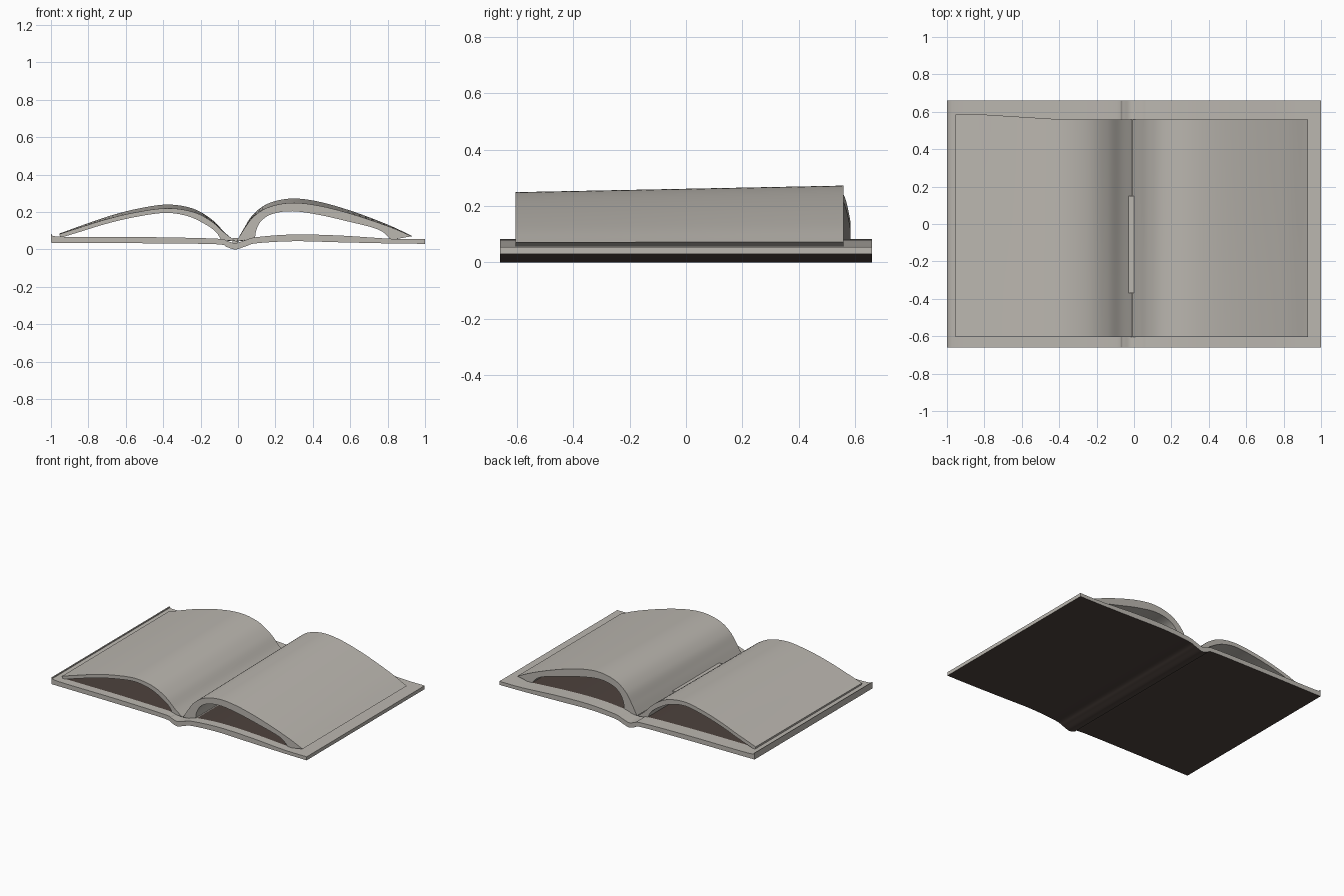
import bpy, bmesh, math
from mathutils import Vector

if "Cube" in bpy.data.objects:
    bpy.data.objects.remove(bpy.data.objects["Cube"])


def material(name, rgb):
    m = bpy.data.materials.new(name)
    m.diffuse_color = (*rgb, 1)
    m.use_nodes = True
    m.node_tree.nodes["Principled BSDF"].inputs["Base Color"].default_value = m.diffuse_color
    return m


PAPER = material("warm grey paper", (0.50, 0.475, 0.435))
BROWN = material("dark brown leather", (0.075, 0.055, 0.047))


def smooth_curve(pts, sub=6):
    """Catmull-Rom curve through (x, z) points."""
    p = [Vector(q) for q in pts]
    p = [2 * p[0] - p[1]] + p + [2 * p[-1] - p[-2]]
    out = []
    for i in range(1, len(p) - 2):
        a, b, c, d = p[i - 1:i + 3]
        for k in range(sub):
            t = k / sub
            out.append(0.5 * (2 * b + (c - a) * t + (2 * a - 5 * b + 4 * c - d) * t * t
                              + (3 * b - a - 3 * c + d) * t ** 3))
    return out + [p[-2]]


def slab(name, upper, lower, ys, place, brown):
    """Sweep the band between two profiles along y."""
    up, lo = smooth_curve(upper), smooth_curve(lower)
    n, m = len(up), len(ys)
    bm = bmesh.new()
    top = [[bm.verts.new(place(p, y)) for p in up] for y in ys]
    bot = [[bm.verts.new(place(p, y)) for p in lo] for y in ys]

    def quad(a, b, c, d, side):
        f = bm.faces.new((a, b, c, d))
        f.material_index = int(brown(f.calc_center_median(), side))
    for j in range(m - 1):
        for i in range(n - 1):
            quad(top[j][i], top[j][i + 1], top[j + 1][i + 1], top[j + 1][i], "top")
            quad(bot[j][i], bot[j + 1][i], bot[j + 1][i + 1], bot[j][i + 1], "bottom")
        for i in (0, n - 1):
            quad(top[j][i], top[j + 1][i], bot[j + 1][i], bot[j][i], "edge")
    for j in (0, m - 1):
        for i in range(n - 1):
            quad(top[j][i], bot[j][i], bot[j][i + 1], top[j][i + 1], "edge")
    bmesh.ops.recalc_face_normals(bm, faces=bm.faces)
    me = bpy.data.meshes.new(name)
    bm.to_mesh(me)
    bm.free()
    me.materials.append(PAPER)
    me.materials.append(BROWN)
    ob = bpy.data.objects.new(name, me)
    bpy.context.collection.objects.link(ob)
    bpy.context.view_layer.objects.active = ob
    ob.select_set(True)
    bpy.ops.object.shade_smooth_by_angle(angle=math.radians(40))
    ob.select_set(False)
    return ob


# Cover: thin board with a dipped spine, dark below and under the page arches
def cover_brown(c, side):
    under = -0.6 < c.y < 0.56 and (-0.92 < c.x < -0.1 or 0.1 < c.x < 0.82)
    return side == "bottom" or (side == "top" and under)


slab("cover",
     [(-1, .082), (-.94, .068), (-.5, .066), (-.12, .058), (-.06, .046), (-.015, .034),
      (.04, .05), (.1, .066), (.3, .08), (.55, .074), (.82, .057), (1, .055)],
     [(-1, .036), (-.94, .035), (-.5, .033), (-.12, .028), (-.06, .013), (-.015, .0),
      (.04, .016), (.1, .033), (.3, .044), (.55, .038), (.82, .032), (1, .03)],
     [-.66, -.6, -.3, 0, .3, .56, .66],
     lambda p, y: (p.x, y, p.y), cover_brown)


# Pages: two arched hollow blocks, slightly taller toward the back
def page_place(y_back):
    def place(p, t):
        y = -.605 + t * (y_back(p.x) + .605)
        return (p.x, y, .06 + (p.y - .06) * (.89 + .11 * t))
    return place


STATIONS = [0, .25, .5, .75, 1]
slab("left_pages",
     [(-.955, .085), (-.85, .123), (-.7, .175), (-.55, .215), (-.38, .24),
      (-.24, .218), (-.14, .16), (-.07, .09), (-.012, .042)],
     [(-.95, .062), (-.84, .1), (-.7, .148), (-.55, .187), (-.39, .212),
      (-.27, .193), (-.18, .147), (-.12, .1), (-.09, .05)],
     STATIONS, page_place(lambda x: .56 + .025 * min(1, max(0, (-x - .4) / .4))),
     lambda c, s: False)
slab("right_pages",
     [(-.008, .042), (.03, .11), (.08, .186), (.16, .245), (.28, .272),
      (.42, .258), (.6, .208), (.8, .133), (.93, .072)],
     [(.09, .055), (.1, .115), (.13, .17), (.19, .208), (.29, .222),
      (.42, .203), (.58, .163), (.75, .112), (.82, .05)],
     STATIONS, page_place(lambda x: .56), lambda c, s: False)

# Short binding strip in the gutter
slab("binding_strip", [(-.03, .06), (0, .06)], [(-.03, .035), (0, .035)],
     [-.37, .15], lambda p, y: (p.x, y, p.y), lambda c, s: False)
